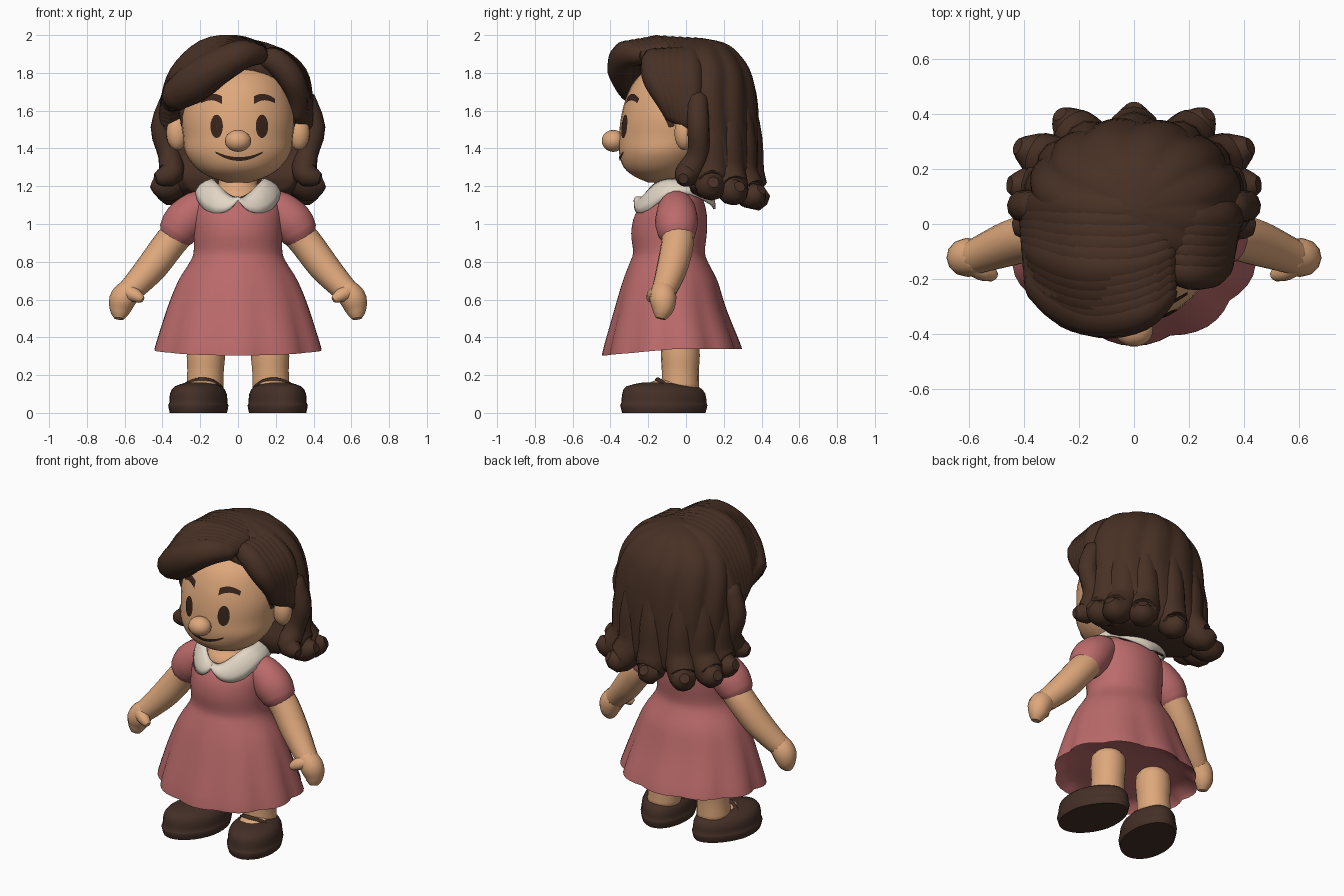
import bpy, bmesh, math
from mathutils import Vector
from mathutils.bvhtree import BVHTree

if "Cube" in bpy.data.objects:
    bpy.data.objects.remove(bpy.data.objects["Cube"])


def material(name, rgb):
    m = bpy.data.materials.new(name)
    m.diffuse_color = (*rgb, 1)
    m.use_nodes = True
    m.node_tree.nodes["Principled BSDF"].inputs["Base Color"].default_value = m.diffuse_color
    return m


SKIN = material("skin", (0.73, 0.39, 0.20))
DRESS = material("rose cloth", (0.50, 0.145, 0.145))
HAIR = material("brown hair", (0.064, 0.030, 0.018))
SHOE = material("shoe leather", (0.058, 0.029, 0.020))
WHITE = material("cream collar", (0.76, 0.67, 0.56))
DARK = material("dark features", (0.040, 0.018, 0.011))


def build(name, rings, mat, cyclic=True, caps=True, angle=50):
    """Skin a list of vertex rings into one object."""
    bm = bmesh.new()
    rows = [[bm.verts.new(p) for p in ring] for ring in rings]
    n = len(rows[0])
    for a, b in zip(rows, rows[1:]):
        for i in range(n if cyclic else n - 1):
            j = (i + 1) % n
            bm.faces.new((a[i], a[j], b[j], b[i]))
    if caps:
        bm.faces.new(rows[0])
        bm.faces.new(rows[-1])
    bmesh.ops.recalc_face_normals(bm, faces=bm.faces)
    me = bpy.data.meshes.new(name)
    bm.to_mesh(me)
    bm.free()
    me.materials.append(mat)
    me.shade_smooth()
    me.set_sharp_from_angle(angle=math.radians(angle))
    ob = bpy.data.objects.new(name, me)
    bpy.context.collection.objects.link(ob)
    return ob


def resample(pts, k):
    """Catmull-Rom interpolation of tuples, k steps per span."""
    p = [pts[0]] + list(pts) + [pts[-1]]
    out = []
    for i in range(1, len(p) - 2):
        for s in range(k):
            t = s / k
            out.append([0.5 * (2 * b + (c - a) * t + (2 * a - 5 * b + 4 * c - d) * t * t
                               + (3 * b - a - 3 * c + d) * t ** 3)
                        for a, b, c, d in zip(p[i - 1], p[i], p[i + 1], p[i + 2])])
    return out + [list(pts[-1])]


def loft(name, rows, mat, n=32, k=3, warp=None, angle=50):
    """Horizontal elliptical rings given as (z, centre y, radius x, radius y)."""
    rings = []
    for z, cy, rx, ry in resample(rows, k):
        ring = []
        for i in range(n):
            a = 2 * math.pi * i / n
            v = Vector((rx * math.cos(a), cy + ry * math.sin(a), z))
            ring.append(warp(v, a) if warp else v)
        rings.append(ring)
    return build(name, rings, mat, angle=angle)


def sweep(name, pts, mat, n=12, k=3, side=1):
    """Round tube through (x, y, z, radius), with rounded ends."""
    path = resample(pts, k)
    c = [Vector((p[0] * side, p[1], p[2])) for p in path]
    r = [max(p[3], 0.004) for p in path]
    t0, t1 = (c[0] - c[1]).normalized(), (c[-1] - c[-2]).normalized()
    c = [c[0] + t0 * r[0] * 0.5] + c + [c[-1] + t1 * r[-1] * 0.5]
    r = [r[0] * 0.6] + r + [r[-1] * 0.6]
    rings, q, last = [], None, None
    for i in range(len(c)):
        t = (c[min(i + 1, len(c) - 1)] - c[max(i - 1, 0)]).normalized()
        q = t.to_track_quat('Z', 'Y') if q is None else last.rotation_difference(t) @ q
        last = t
        rings.append([c[i] + q @ Vector((r[i] * math.cos(2 * math.pi * j / n),
                                         r[i] * math.sin(2 * math.pi * j / n), 0)) for j in range(n)])
    return build(name, rings, mat)


def ball(name, centre, radii, mat):
    x, y, z = centre
    rings = []
    for i in range(11):
        a = math.pi * (0.02 + 0.96 * i / 10)
        rings.append([Vector((x + radii[0] * math.sin(a) * math.cos(math.pi * j / 9),
                              y + radii[1] * math.sin(a) * math.sin(math.pi * j / 9),
                              z - radii[2] * math.cos(a))) for j in range(18)])
    return build(name, rings, mat)


def lerp_table(x, table):
    for (a, u), (b, v) in zip(table, table[1:]):
        if x <= b:
            return u + (v - u) * max(0, x - a) / (b - a)
    return table[-1][1]


# Head and neck
head = loft("head", [(1.22, -.14, .06, .06), (1.25, -.14, .15, .13), (1.30, -.13, .225, .20),
                     (1.38, -.11, .28, .245), (1.46, -.08, .29, .275), (1.56, -.06, .30, .285),
                     (1.66, -.04, .285, .28), (1.76, -.02, .25, .25), (1.83, 0, .18, .18),
                     (1.86, 0, .05, .05)], SKIN)
loft("neck", [(1.08, -.07, .13, .13), (1.13, -.07, .135, .15), (1.17, -.07, .13, .135),
              (1.21, -.07, .105, .10), (1.28, -.07, .10, .10)], SKIN, n=20)
ball("nose", (0, -.385, 1.44), (.07, .062, .058), SKIN)

# Painted face details follow the head surface
tree = BVHTree.FromPolygons([v.co for v in head.data.vertices],
                            [p.vertices for p in head.data.polygons])


def decal(name, shape, nu, nv):
    rows = []
    for j in range(nv + 1):
        row = []
        for i in range(nu + 1):
            x, z = shape(i / nu, j / nv)
            hit = tree.ray_cast(Vector((x, -2, z)), Vector((0, 1, 0)))[0]
            row.append(Vector((x, hit.y - .006, z)))
        rows.append(row)
    ob = build(name, rows, DARK, cyclic=False, caps=False)
    if sum(p.normal.y for p in ob.data.polygons) > 0:
        ob.data.flip_normals()


for s in (1, -1):
    decal("eye", lambda u, v: (.007 + s * .12 + .033 * (.02 + .98 * v) * math.cos(u * 2 * math.pi),
                               1.517 + .062 * (.02 + .98 * v) * math.sin(u * 2 * math.pi)), 20, 3)
    decal("eyebrow", lambda u, v: (s * (.085 + .11 * u),
                                   1.642 + .03 * math.sin(math.pi * (.15 + .75 * u))
                                   + (v - .5) * (.042 - .018 * u)), 8, 2)
    ball("ear", (s * .322, -.01, 1.483), (.058, .052, .092), SKIN)
decal("mouth", lambda u, v: (.006 + .25 * (u - .5), 1.344 + .036 * (2 * u - 1) ** 2
                             + (v - .5) * (.008 + .012 * (1 - (2 * u - 1) ** 2))), 16, 2)


# Dress with pleated skirt, closed a little above the hem
def pleat(v, a):
    k = min(1, max(0, (.8 - v.z) / .45))
    f = 1 + .06 * k * (abs(math.sin(5 * a)) - .62)
    return Vector((v.x * f, (v.y + .08) * f - .08, v.z - .033 * k * max(0, -math.sin(a))))


loft("dress", [(.40, -.08, .20, .16), (.39, -.08, .36, .29), (.355, -.075, .43, .345),
               (.352, -.075, .442, .36), (.55, -.085, .38, .295), (.70, -.085, .318, .25),
               (.79, -.09, .26, .21), (.85, -.09, .235, .19), (.95, -.09, .235, .20),
               (1.05, -.08, .235, .19), (1.13, -.06, .225, .15), (1.17, -.05, .18, .11),
               (1.195, -.05, .10, .08)], DRESS, n=60, warp=pleat)

# Collar with two rounded front lobes
EDGE = [(0, 1.125), (8, 1.085), (18, 1.062), (32, 1.055), (50, 1.075), (80, 1.15), (110, 1.16),
        (150, 1.11), (180, 1.08)]
rows = []
for j in range(5):
    u, row = j / 4, []
    for i in range(64):
        t = 2 * math.pi * i / 64
        f = max(0, math.cos(t))
        inner = Vector((.14 * math.sin(t), -.065 - .157 * math.cos(t), 1.235 - .10 * f ** 3))
        deg = math.degrees(min(t, 2 * math.pi - t))
        outer = Vector((.225 * math.sin(t), -.06 - .21 * math.cos(t), lerp_table(deg, EDGE)))
        p = inner.lerp(outer, u)
        bulge = .016 * math.sin(math.pi * u)
        row.append(p + Vector((math.sin(t) * bulge, -math.cos(t) * bulge, bulge * .6)))
    rows.append(row)
collar = build("collar", rows, WHITE, caps=False)
mod = collar.modifiers.new("thickness", 'SOLIDIFY')
mod.thickness, mod.offset = .014, 0


# Shoe shape: narrow heel, toe turned outward
def shoe_warp(side):
    c, sn = math.cos(.26), math.sin(.26)

    def warp(v, a):
        x = v.x * (1 - .5 * max(0, v.y))
        return Vector((side * (.207 + x * c - v.y * sn), -.117 + x * sn + v.y * c, v.z))
    return warp


for s in (1, -1):
    # Arms and hands
    sweep("sleeve", [(.14, -.05, 1.11, .07), (.21, -.05, 1.08, .10), (.285, -.05, 1.01, .114),
                     (.328, -.05, .945, .10)], DRESS, n=18, side=s)
    sweep("arm", [(.29, -.045, .98, .085), (.36, -.045, .90, .086), (.45, -.07, .78, .083),
                  (.53, -.10, .69, .072), (.58, -.12, .64, .064)], SKIN, n=16, side=s)
    sweep("hand", [(.56, -.12, .66, .062), (.606, -.122, .61, .071), (.622, -.122, .56, .062),
                   (.628, -.13, .52, .044)], SKIN, side=s)
    sweep("thumb", [(.59, -.14, .64, .045), (.55, -.17, .625, .038), (.515, -.185, .605, .026)],
          SKIN, n=10, side=s)
    # Legs and shoes
    sweep("leg", [(.168, -.03, .37, .10), (.17, -.03, .30, .103), (.172, -.03, .22, .098),
                  (.175, -.03, .13, .10)], SKIN, n=18, side=s)
    loft("shoe", [(0, 0, .148, .225), (.04, 0, .156, .236), (.052, 0, .150, .230), (.10, 0, .147, .225),
                  (.14, -.01, .12, .195), (.16, -.02, .06, .10)], SHOE, k=2, warp=shoe_warp(s), angle=35)
    ball("instep", (s * .19, -.11, .15), (.08, .09, .026), SKIN)
    sweep("shoe_strap", [(.09, -.09, .13, .014), (.13, -.13, .162, .014), (.19, -.15, .174, .014),
                         (.25, -.13, .162, .014), (.30, -.09, .13, .014)], SHOE, n=8, side=s)

# Main hair volume, cut back in front of the face, grooved into strands
FRONT = [(1.1, .05), (1.25, .0), (1.4, .05), (1.55, .0), (1.65, -.08), (1.75, -.16), (1.85, -.22), (1.95, -.3)]


def groove(v, a):
    f = 1 + .06 * (abs(math.sin(6 * a + .5 * math.sin(v.z * 9))) - .6)
    return Vector((v.x * f, max(.1 + (v.y - .1) * f, lerp_table(v.z, FRONT)), v.z))


loft("hair_back", [(1.14, .18, .27, .13), (1.18, .16, .34, .20), (1.25, .14, .365, .235),
                   (1.40, .12, .375, .26), (1.55, .10, .385, .282), (1.70, .075, .375, .295),
                   (1.82, .06, .335, .275), (1.91, .05, .255, .22), (1.96, .05, .15, .15),
                   (1.985, .05, .03, .03)], HAIR, n=96, warp=groove)


def strand_family(name, keys, steps):
    """Strands blended between neighbouring key strands."""
    for a, b in zip(keys, keys[1:]):
        for i in range(steps):
            u = i / steps
            sweep(name, [[p + (q - p) * u for p, q in zip(m, n)] for m, n in zip(a, b)], HAIR, k=4)
    sweep(name, keys[-1], HAIR, k=4)


# Swept fringe on one side of the parting
strand_family("swept_fringe", [
    [(.12, -.24, 1.895, .05), (.02, -.31, 1.895, .08), (-.12, -.32, 1.825, .098),
     (-.24, -.265, 1.74, .105), (-.34, -.20, 1.672, .08)],
    [(.12, -.10, 1.91, .05), (0, -.15, 1.92, .08), (-.15, -.15, 1.88, .105),
     (-.28, -.11, 1.76, .10), (-.36, -.08, 1.63, .06)],
    [(.10, .06, 1.91, .05), (-.04, .05, 1.91, .08), (-.19, .06, 1.85, .10),
     (-.30, .06, 1.70, .09), (-.365, .05, 1.52, .06)]], 5)

# Shorter strands on the other side
strand_family("parted_strand", [
    [(.13, -.15, 1.875, .05), (.20, -.17, 1.86, .068), (.28, -.16, 1.77, .07),
     (.315, -.11, 1.66, .055), (.31, -.07, 1.57, .04)],
    [(.13, .04, 1.885, .05), (.20, .02, 1.87, .07), (.295, .02, 1.78, .078),
     (.335, .03, 1.65, .065), (.36, .05, 1.52, .055)]], 5)
for s in (1, -1):
    sweep("sideburn", [(s * .28, -.085, 1.66, .04), (s * .272, -.085, 1.59, .04),
                       (s * .268, -.075, 1.52, .034)], HAIR)

# Side waves beside the ears
for s in (1, -1):
    sweep("side_wave", [(.35, .06, 1.66, .06), (.405, .065, 1.51, .058), (.365, .065, 1.37, .06),
                        (.355, .01, 1.27, .07), (.415, -.01, 1.245, .045)], HAIR, side=s)

# Broad locks around the back that flip outward at the tips
for deg in (8, 32, 58, 90, 122, 148, 172):
    ca, sa = math.cos(math.radians(deg)), math.sin(math.radians(deg))
    tip = 1.16 + .14 * abs(2 * sa * ca) + .07 * sa
    sweep("flipped_lock", [(.36 * f * ca, .10 + .25 * f * sa, z - .06 * sa * d, r) for f, z, r, d in
                           ((.82, 1.66, .06, 0), (.86, 1.45, .09, 0), (.86, 1.29, .10, .4),
                            (tip - .17, 1.21, .085, 1), (tip, 1.22, .05, 1))], HAIR)
